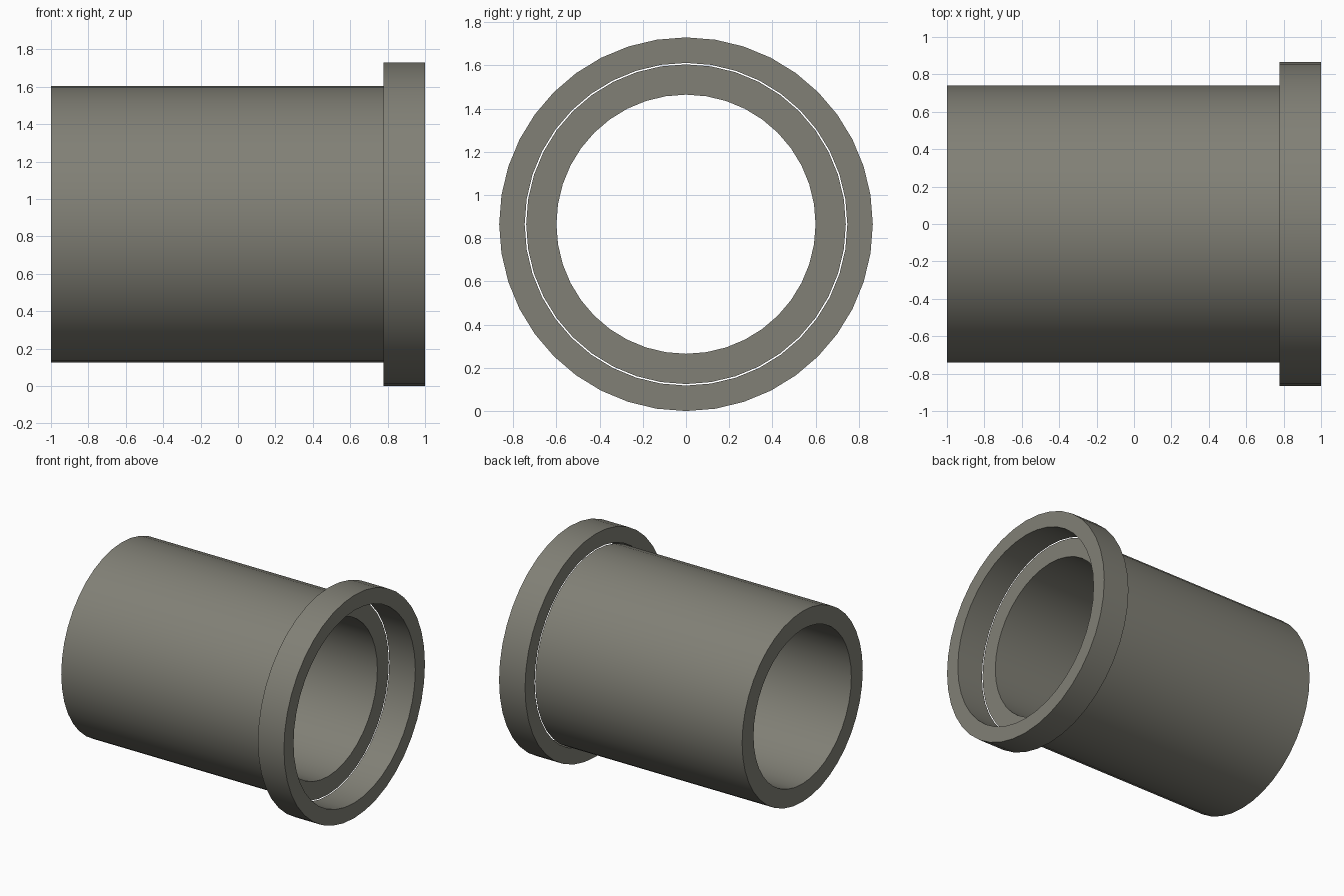
import bpy
import bmesh
from math import cos, sin, tau, radians

default = bpy.data.objects.get("Cube")
if default:
    bpy.data.objects.remove(default, do_unlink=True)

SIDES = 40
AXIS_Z = 0.865

# Single warm grey material
grey = bpy.data.materials.new("warm_grey")
grey.use_nodes = True
colour = (0.22, 0.216, 0.181, 1)
grey.diffuse_color = colour
grey.node_tree.nodes["Principled BSDF"].inputs["Base Color"].default_value = colour


def hollow_tube(name, x0, x1, outer, inner):
    """Open-bored tube lying along x, with flat annular ends."""
    bm = bmesh.new()
    profile = [(x0, outer), (x1, outer), (x1, inner), (x0, inner)]
    rings = []
    for x, r in profile:
        rings.append([bm.verts.new((x, r * cos(tau * i / SIDES), r * sin(tau * i / SIDES)))
                      for i in range(SIDES)])
    for k, ring in enumerate(rings):
        following = rings[(k + 1) % len(rings)]
        for i in range(SIDES):
            j = (i + 1) % SIDES
            bm.faces.new((ring[i], following[i], following[j], ring[j]))
    bmesh.ops.recalc_face_normals(bm, faces=bm.faces)
    mesh = bpy.data.meshes.new(name)
    bm.to_mesh(mesh)
    bm.free()
    mesh.materials.append(grey)
    obj = bpy.data.objects.new(name, mesh)
    obj.location.z = AXIS_Z
    bpy.context.collection.objects.link(obj)
    bpy.ops.object.select_all(action="DESELECT")
    obj.select_set(True)
    bpy.context.view_layer.objects.active = obj
    bpy.ops.object.shade_smooth_by_angle(angle=radians(30))
    return obj


# Long sleeve, and the wider collar beyond its end with a hairline gap
hollow_tube("sleeve", -1, 0.777, 0.74, 0.6)
hollow_tube("collar", 0.777, 1, AXIS_Z, 0.747)
